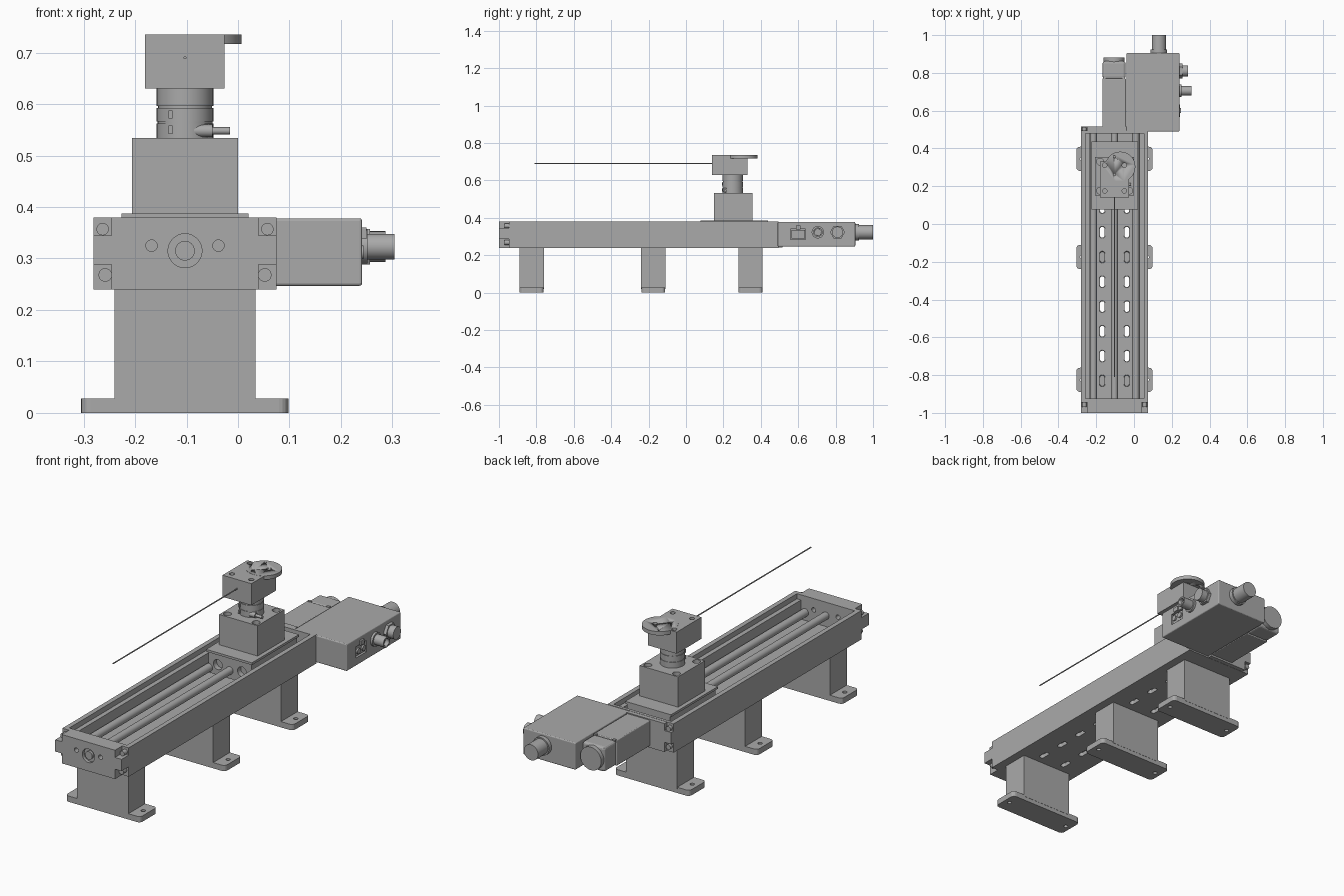
import bpy
import math
from mathutils import Matrix

cube = bpy.data.objects.get("Cube")
if cube:
    bpy.data.objects.remove(cube, do_unlink=True)

grey = bpy.data.materials.new("machined grey")
grey.use_nodes = True
COLOUR = (0.4, 0.4, 0.4, 1)
grey.diffuse_color = COLOUR
grey.node_tree.nodes["Principled BSDF"].inputs["Base Color"].default_value = COLOUR

CX = -0.103     # centre line of the stage
SIDES = (-1, 1)


def apply(obj, kind, **settings):
    mod = obj.modifiers.new(kind.title(), kind)
    for key, value in settings.items():
        setattr(mod, key, value)
    bpy.context.view_layer.objects.active = obj
    bpy.ops.object.modifier_apply(modifier=mod.name)


def finish(obj, name):
    obj.name = name
    obj.data.materials.append(grey)
    return obj


def box(name, x, y, z, bevel=0):
    """Box from (min, max) pairs, with optional rounded edges."""
    bpy.ops.mesh.primitive_cube_add(size=1)
    obj = bpy.context.object
    ranges = (x, y, z)
    size = Matrix.Diagonal([b - a for a, b in ranges] + [1])
    centre = Matrix.Translation([(a + b) / 2 for a, b in ranges])
    obj.data.transform(centre @ size)
    if bevel:
        apply(obj, "BEVEL", width=bevel, segments=3)
    return finish(obj, name)


def rod(name, axis, start, end, r, u, v, sides=32):
    """Cylinder along an axis; u and v are the other two coordinates in order."""
    bpy.ops.mesh.primitive_cylinder_add(radius=r, depth=end - start, vertices=sides)
    obj = bpy.context.object
    mid = (start + end) / 2
    turn, place = {
        "x": (Matrix.Rotation(math.pi / 2, 4, "Y"), (mid, u, v)),
        "y": (Matrix.Rotation(math.pi / 2, 4, "X"), (u, mid, v)),
        "z": (Matrix.Identity(4), (u, v, mid))}[axis]
    obj.data.transform(Matrix.Translation(place) @ turn)
    if sides > 8:
        bpy.ops.object.shade_smooth_by_angle()
    return finish(obj, name)


def cut(obj, cutters):
    for c in cutters:
        c.hide_render = True
        apply(obj, "BOOLEAN", operation="DIFFERENCE", object=c, solver="EXACT")
        bpy.data.objects.remove(c, do_unlink=True)


def slot(x, y, half, reach, z):
    """Round-cornered slot cutter."""
    obj = box("slot_cutter", (x - half, x + half), (y - reach, y + reach), z)
    bevel = obj.modifiers.new("Round", "BEVEL")
    bevel.width, bevel.segments, bevel.limit_method = half * 0.9, 4, "NONE"
    return obj


# Channel: slotted floor, stepped side walls
floor = box("channel_floor", (-0.27, 0.065), (-0.93, 0.485), (0.24, 0.262))
for x in (CX - 0.065, CX + 0.065):
    for i in range(10):
        y = -0.83 + i * 0.131
        cut(floor, [slot(x, y, 0.02, 0.036, (0.256, 0.3)),
                    slot(x, y, 0.012, 0.028, (0.2, 0.3))])
for s in SIDES:
    def span(a, b):
        return sorted((CX + s * a, CX + s * b))
    box("side_wall", span(0.155, 0.178), (-0.93, 0.485), (0.24, 0.38))
    box("wall_step", span(0.133, 0.157), (-0.93, 0.485), (0.241, 0.355))
    rod("guide_rod", "y", -0.93, 0.485, 0.019, CX + s * 0.112, 0.3)
rod("lead_screw", "y", -0.94, 0.5, 0.018, CX, 0.315)

# Front end plate with corner pockets, holes and screws
front = box("front_end_plate", (-0.281, 0.075), (-1, -0.925), (0.24, 0.38))
pockets = []
for s in SIDES:
    outer, edge = CX + s * 0.2, CX + s * 0.143
    xs = sorted((outer, edge))
    pockets += [box("pocket", xs, (-1.1, -0.945), (0.345, 0.4)),
                box("pocket", xs, (-1.1, -0.945), (0.2, 0.288)),
                rod("bolt_hole", "y", -1.1, -0.9, 0.011, CX + s * 0.065, 0.325)]
    rod("upper_end_screw", "y", -0.97, -0.94, 0.012, CX + s * 0.16, 0.357)
    rod("lower_end_screw", "y", -0.97, -0.94, 0.013, CX + s * 0.155, 0.268)
pockets.append(rod("bearing_bore", "y", -1.1, -0.985, 0.033, CX, 0.315))
cut(front, pockets)
rod("screw_tip", "y", -0.998, -0.94, 0.019, CX, 0.315)

# Rear end plate, notched on the free side
box("rear_end_plate", (-0.281, 0.075), (0.48, 0.495), (0.24, 0.38))
rear = box("rear_flange", (-0.281, -0.04), (0.493, 0.515), (0.241, 0.379))
cut(rear, [box("pocket", (-0.3, -0.245), (0.496, 0.6), zs)
           for zs in ((0.345, 0.4), (0.2, 0.288))])
for z in (0.357, 0.268):
    rod("rear_screw", "y", 0.49, 0.512, 0.012, -0.263, z)

# Three support feet with bolted flanges
for y in (-0.825, -0.175, 0.345):
    box("foot_column", (-0.24, 0.034), (y - 0.065, y + 0.065), (0.02, 0.241))
    flange = box("foot_flange", (-0.305, 0.098), (y - 0.064, y + 0.064), (0, 0.028))
    corners = flange.data.attributes.new("bevel_weight_edge", "FLOAT", "EDGE")
    for e in flange.data.edges:
        a, b = (flange.data.vertices[i].co for i in e.vertices)
        corners.data[e.index].value = float(abs(a.z - b.z) > 0.01)
    apply(flange, "BEVEL", width=0.018, segments=4, limit_method="WEIGHT")
    cut(flange, [rod("hole", "z", -0.1, 0.1, 0.01, CX + s * 0.172, y) for s in SIDES])

# Moving carriage
carriage = box("carriage", (-0.218, 0.012), (0.085, 0.435), (0.275, 0.38))
cut(carriage, [rod("bore", "y", 0, 0.11, 0.024, CX + s * 0.065, 0.325) for s in SIDES])
box("carriage_plate", (-0.226, 0.02), (0.078, 0.438), (0.376, 0.387))

# Mounting block with counterbored corners
block = box("mounting_block", (-0.206, 0), (0.15, 0.355), (0.385, 0.534))
cut(block, [rod("counterbore", "z", 0.505, 0.6, 0.018, CX + i * 0.077, 0.253 + j * 0.077)
            for i in SIDES for j in SIDES])

# Grooved neck with side nozzle
for z0, z1, r in ((0.53, 0.562, 0.055), (0.562, 0.566, 0.053), (0.566, 0.592, 0.055),
                  (0.592, 0.596, 0.052), (0.596, 0.632, 0.055)):
    rod("neck_ring", "z", z0, z1, r, CX, 0.25)
rod("nozzle_collar", "x", -0.09, -0.05, 0.012, 0.21, 0.548)
rod("nozzle", "x", -0.06, -0.016, 0.007, 0.21, 0.548, 16)
for z in (0.55, 0.58):
    box("clamp_lug", (-0.135, -0.127), (0.193, 0.21), (z - 0.008, z + 0.008))

# Head with round top plate and long needle
head = box("head_block", (-0.181, -0.026), (0.14, 0.33), (0.63, 0.735))
disc = rod("head_disc", "z", 0.717, 0.7355, 0.08, -0.073, 0.303, 48)
for target in (head, disc):
    cut(target, [rod("hole", "z", 0.7, 0.8, 0.012, CX + i * 0.052, 0.243 + j * 0.068, 20)
                 for i in SIDES for j in SIDES])
    cut(target, [rod("pin_hole", "z", 0.7, 0.8, 0.006, CX, y, 16) for y in (0.262, 0.355)])
rod("needle", "y", -0.81, 0.15, 0.003, CX, 0.69, 12)

# Motor
box("motor_body", (-0.168, -0.043), (0.51, 0.77), (0.25, 0.374), 0.004)
box("motor_rear", (-0.166, -0.045), (0.768, 0.862), (0.252, 0.372), 0.012)
rod("motor_cap", "y", 0.85, 0.882, 0.056, -0.106, 0.312)
for x in (-0.155, -0.056):
    box("motor_clip", (x - 0.008, x + 0.008), (0.765, 0.778), (0.36, 0.377))

# Control box and its connectors
control = box("control_box", (-0.04, 0.241), (0.49, 0.905), (0.247, 0.378), 0.005)
cut(control, [box("socket", (0.225, 0.3), (0.56, 0.64), (0.285, 0.34))])
box("power_plug", (0.22, 0.236), (0.565, 0.635), (0.29, 0.335))
box("plug_latch", (0.235, 0.25), (0.587, 0.613), (0.338, 0.36))
for y in (0.58, 0.62):
    rod("plug_pin", "x", 0.23, 0.244, 0.013, y, 0.312, 16)
rod("hex_nut", "x", 0.235, 0.256, 0.04, 0.81, 0.323, 6)
rod("round_port", "x", 0.25, 0.287, 0.03, 0.81, 0.323)
rod("long_port_collar", "x", 0.235, 0.252, 0.033, 0.705, 0.323)
port = rod("long_port", "x", 0.24, 0.304, 0.025, 0.705, 0.323)
cut(port, [rod("port_bore", "x", 0.285, 0.4, 0.018, 0.705, 0.323)])
rod("rear_port_collar", "y", 0.9, 0.925, 0.044, 0.132, 0.323)
rod("rear_port", "y", 0.91, 1.0, 0.038, 0.132, 0.323)
